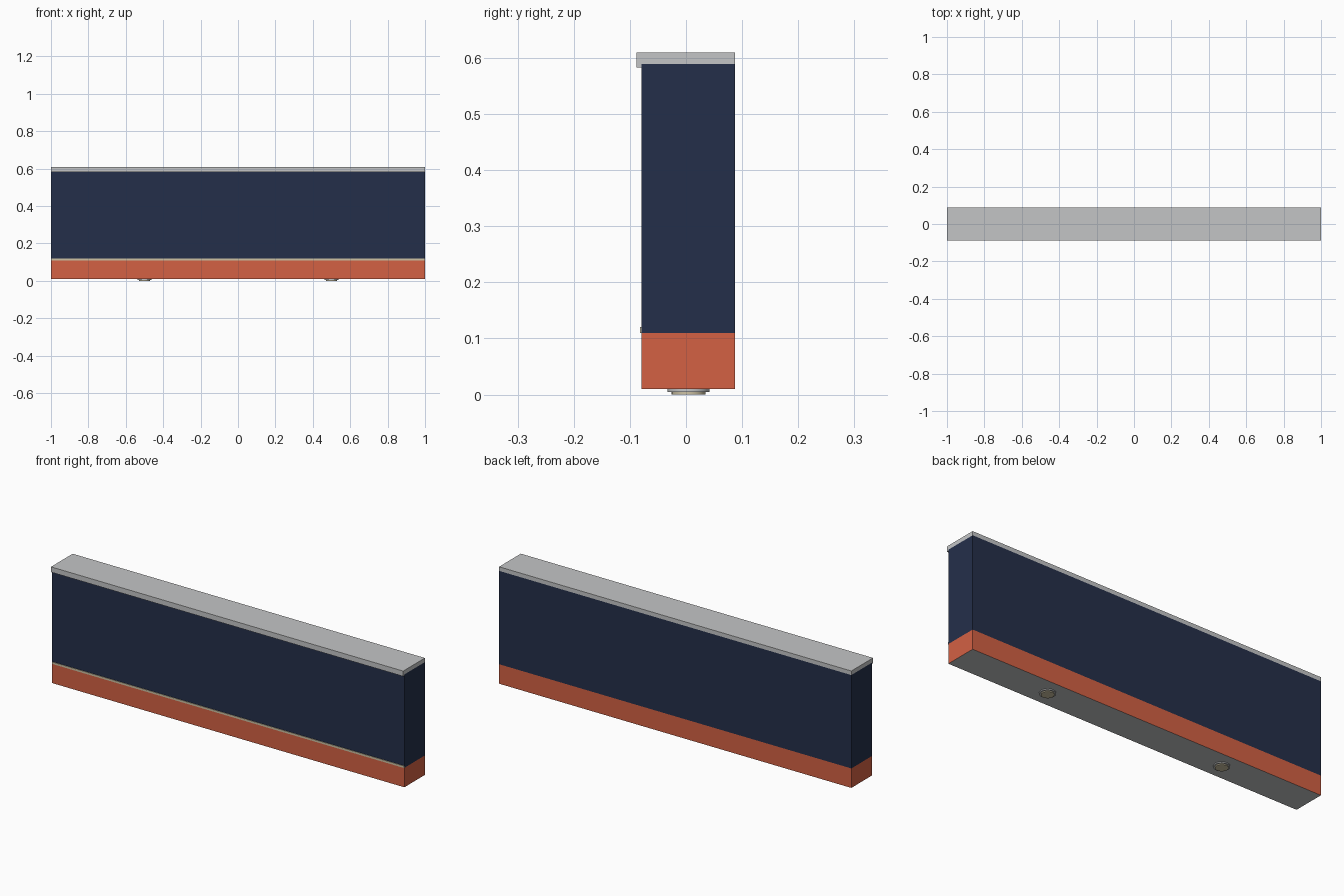
import bpy, bmesh
from mathutils import Matrix

if "Cube" in bpy.data.objects:
    bpy.data.objects.remove(bpy.data.objects["Cube"])


def lin(c):
    c /= 255
    return c / 12.92 if c <= 0.04045 else ((c + 0.055) / 1.055) ** 2.4


def material(name, r, g, b):
    m = bpy.data.materials.new(name)
    m.diffuse_color = (lin(r), lin(g), lin(b), 1)
    m.use_nodes = True
    m.node_tree.nodes["Principled BSDF"].inputs["Base Color"].default_value = m.diffuse_color
    return m


navy = material("navy", 36, 47, 74)
orange = material("burnt orange", 211, 97, 68)
grey = material("light grey", 196, 197, 198)
cream = material("cream", 205, 194, 164)


def finish(name, bm, *mats):
    bmesh.ops.recalc_face_normals(bm, faces=bm.faces)
    me = bpy.data.meshes.new(name)
    bm.to_mesh(me)
    bm.free()
    for m in mats:
        me.materials.append(m)
    ob = bpy.data.objects.new(name, me)
    bpy.context.collection.objects.link(ob)
    return ob


def sweep(name, profile, *mats, half=1.0):
    """Extrude a (y, z) profile along x."""
    bm = bmesh.new()
    face = bm.faces.new([bm.verts.new((-half, y, z)) for y, z in profile])
    ext = bmesh.ops.extrude_face_region(bm, geom=[face])
    verts = [v for v in ext["geom"] if isinstance(v, bmesh.types.BMVert)]
    bmesh.ops.translate(bm, verts=verts, vec=(2 * half, 0, 0))
    return finish(name, bm, *mats)


def rect(y0, y1, z0, z1):
    return [(y0, z0), (y1, z0), (y1, z1), (y0, z1)]


FRONT, BACK = -0.079, 0.0875

# Main panel and lower band, whose underside is grey
sweep("main_panel", rect(FRONT, BACK, 0.11, 0.589), navy)
base = sweep("lower_band", rect(FRONT, BACK, 0.01, 0.11), orange, grey)
for p in base.data.polygons:
    if p.normal.z < -0.5:
        p.material_index = 1

# Thin trim strip on the front, above the lower band
sweep("trim_strip", rect(-0.082, FRONT, 0.11, 0.12), cream)

# Top cap with a lip hanging over the front
sweep("top_cap", [(-0.0885, 0.583), (FRONT, 0.583), (FRONT, 0.589),
                  (BACK, 0.589), (BACK, 0.61), (-0.0885, 0.61)], grey)


# Round feet: a collar and a narrower pad
def disc(name, x, radius, z0, z1, mat):
    bm = bmesh.new()
    bmesh.ops.create_cone(bm, cap_ends=True, segments=32, radius1=radius,
                          radius2=radius, depth=z1 - z0,
                          matrix=Matrix.Translation((x, 0.0045, (z0 + z1) / 2)))
    for f in bm.faces:
        f.smooth = abs(f.normal.z) < 0.5
    for e in bm.edges:
        e.smooth = all(f.smooth for f in e.link_faces)
    finish(name, bm, mat)


for side, x in (("left", -0.5), ("right", 0.5)):
    disc(side + "_foot_collar", x, 0.0375, 0.005, 0.01, grey)
    disc(side + "_foot_pad", x, 0.03, 0.0, 0.005, cream)
